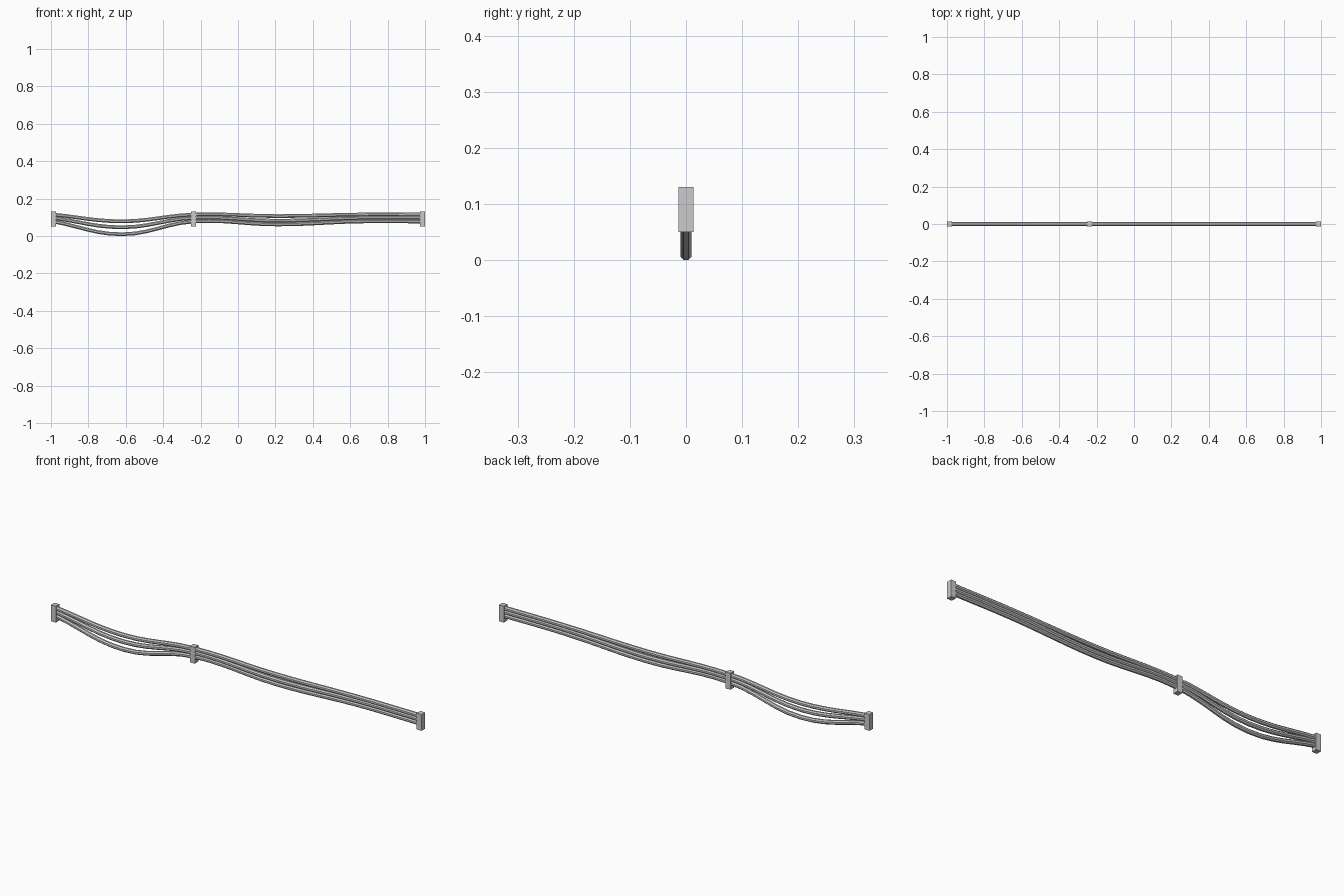
import bpy, bmesh, math
from mathutils import Vector
from mathutils.geometry import interpolate_bezier

if "Cube" in bpy.data.objects:
    bpy.data.objects.remove(bpy.data.objects["Cube"])

SIDES = 8
APOTHEM = 0.0098
RADIUS = APOTHEM / math.cos(math.pi / SIDES)


def make_object(name, bm):
    bmesh.ops.recalc_face_normals(bm, faces=bm.faces)
    mesh = bpy.data.meshes.new(name)
    bm.to_mesh(mesh)
    bm.free()
    obj = bpy.data.objects.new(name, mesh)
    bpy.context.collection.objects.link(obj)
    return obj


def bracket(name, x):
    bm = bmesh.new()
    bmesh.ops.create_cube(bm, size=1)
    bmesh.ops.scale(bm, verts=bm.verts, vec=(0.026, 0.027, 0.08))
    bmesh.ops.translate(bm, verts=bm.verts, vec=(x, 0, 0.09))
    make_object(name, bm)


def smooth_path(points, steps=7):
    """Bezier path through the points, tangents following the neighbours."""
    p = [Vector((x, 0, z)) for x, z in points]
    n = len(p)
    tangents = []
    for i in range(n):
        d = p[min(i + 1, n - 1)] - p[max(i - 1, 0)]
        tangents.append(d.normalized())
    path = [p[0]]
    for i in range(n - 1):
        reach = (p[i + 1] - p[i]).length * 0.39
        path += interpolate_bezier(p[i], p[i] + tangents[i] * reach,
                                   p[i + 1] - tangents[i + 1] * reach,
                                   p[i + 1], steps)[1:]
    return path


def cable(name, points):
    path = smooth_path(points)
    bm = bmesh.new()
    rings = []
    for i, c in enumerate(path):
        t = (path[min(i + 1, len(path) - 1)] - path[max(i - 1, 0)]).normalized()
        up = Vector((-t.z, 0, t.x))
        ring = []
        for k in range(SIDES):
            a = 2 * math.pi * (k + 0.5) / SIDES
            ring.append(bm.verts.new(c + RADIUS * (Vector((0, math.cos(a), 0)) + up * math.sin(a))))
        rings.append(ring)
    for a, b in zip(rings, rings[1:]):
        for k in range(SIDES):
            j = (k + 1) % SIDES
            bm.faces.new((a[k], a[j], b[j], b[k]))
    bm.faces.new(rings[0])
    bm.faces.new(rings[-1])
    make_object(name, bm)


# wall brackets
for name, x in (("left_bracket", -0.987), ("middle_bracket", -0.237), ("right_bracket", 0.987)):
    bracket(name, x)

# three sagging cables: end height, deep sag, shallow sag
for name, end, deep, shallow in (("top_cable", 0.115, 0.079, 0.107),
                                 ("middle_cable", 0.097, 0.047, 0.082),
                                 ("bottom_cable", 0.078, 0.0098, 0.062)):
    cable(name, [(-0.987, end), (-0.62, deep), (-0.237, end),
                 (0.21, shallow), (0.65, end), (0.987, end)])
